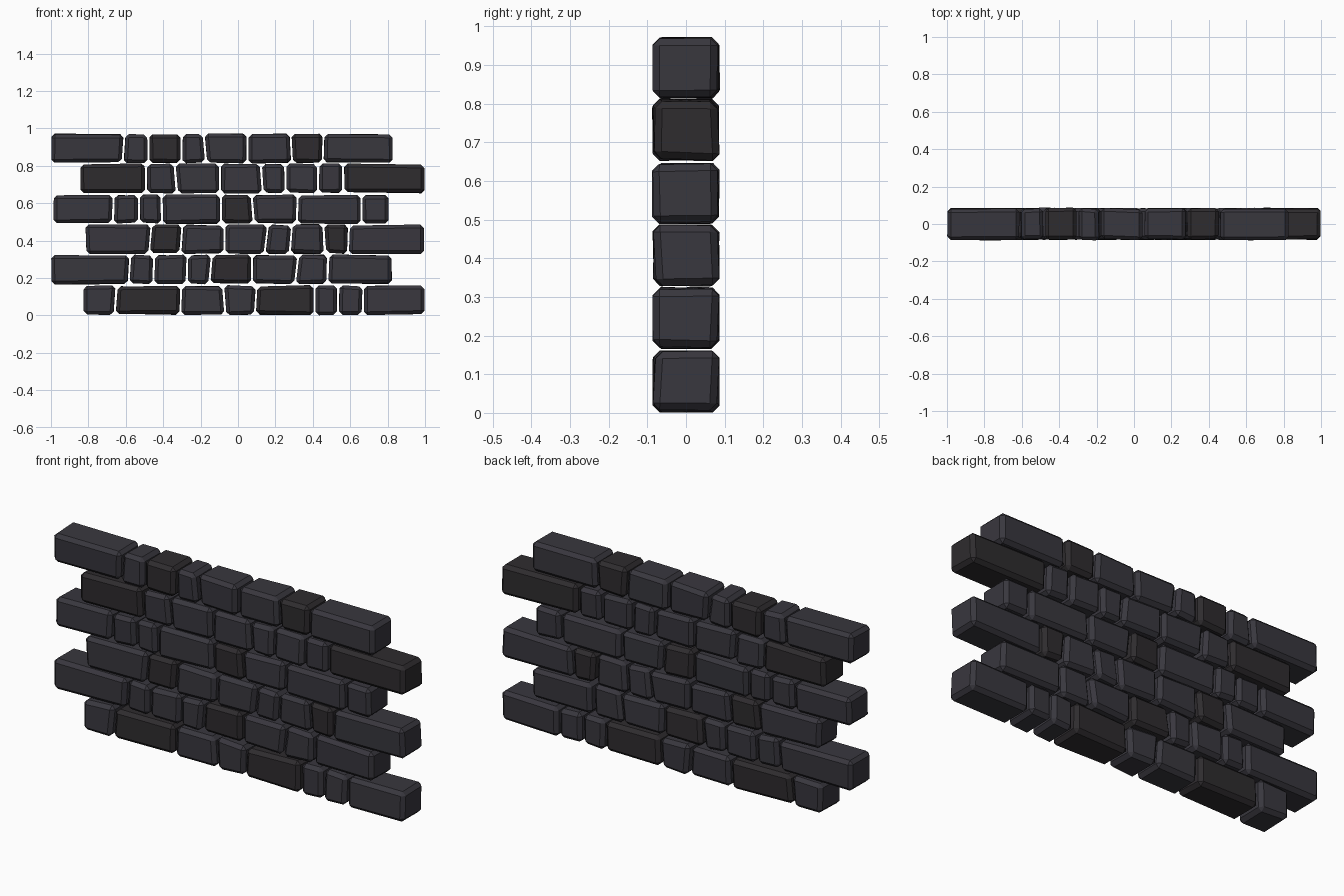
import bpy, bmesh, random

if "Cube" in bpy.data.objects:
    bpy.data.objects.remove(bpy.data.objects["Cube"])

random.seed(4)

# Each row: joints between bricks as (x centre, lean of the joint from bottom to top)
ROWS = [
    [(-.824, 0), (-.655, .01), (-.306, .005), (-.073, -.013), (.095, .008), (.409, 0), (.535, 0), (.668, .005), (.995, 0)],
    [(-.997, 0), (-.58, .01), (-.451, .003), (-.273, .005), (-.147, .014), (.075, 0), (.313, .016), (.48, .005), (.821, 0)],
    [(-.813, -.008), (-.469, .013), (-.303, .013), (-.072, 0), (.151, .019), (.283, .011), (.461, -.008), (.591, .005), (.995, 0)],
    [(-.985, 0), (-.666, .005), (-.529, 0), (-.407, -.003), (-.091, 0), (.079, -.013), (.317, .003), (.66, 0), (.803, 0)],
    [(-.842, 0), (-.493, -.003), (-.333, -.013), (-.096, 0), (.128, -.01), (.254, 0), (.428, 0), (.563, 0), (.997, 0)],
    [(-.997, 0), (-.612, .01), (-.479, 0), (-.302, 0), (-.178, -.014), (.051, 0), (.285, -.008), (.455, .005), (.826, 0)],
]
# Bottom and top height of each row
HEIGHTS = [(.005, .158), (.169, .322), (.331, .483), (.493, .643), (.655, .809), (.816, .969)]
# Dark bricks as (row, position)
DARK = {(0, 1), (0, 4), (1, 4), (2, 1), (2, 6), (3, 4), (4, 0), (4, 7), (5, 2), (5, 6)}
GAP = 0.006


def material(name, rgb):
    m = bpy.data.materials.new(name)
    m.diffuse_color = (*rgb, 1)
    m.use_nodes = True
    m.node_tree.nodes["Principled BSDF"].inputs["Base Color"].default_value = m.diffuse_color
    return m


slate = material("slate", (.040, .038, .048))
dark_slate = material("dark_slate", (.028, .025, .028))


def jitter(a):
    return random.uniform(-a, a)


def brick(name, left, right, z0, z1, mat):
    """Slightly crooked block with chamfered edges."""
    bm = bmesh.new()
    bmesh.ops.create_cube(bm, size=2)
    for v in bm.verts:
        sx, sy, sz = v.co
        x, lean = left if sx < 0 else right
        v.co = (x + lean * sz / 2 + jitter(.002),
                sy * .082 + jitter(.006),
                (z1 if sz > 0 else z0) + jitter(.005))
    bmesh.ops.bevel(bm, geom=bm.edges[:], offset=.018, segments=1,
                    affect='EDGES', clamp_overlap=True)
    me = bpy.data.meshes.new(name)
    bm.to_mesh(me)
    bm.free()
    me.materials.append(mat)
    ob = bpy.data.objects.new(name, me)
    bpy.context.collection.objects.link(ob)


# Wall: stacked rows of bricks with open joints
for r, (joints, (z0, z1)) in enumerate(zip(ROWS, HEIGHTS)):
    last = len(joints) - 2
    for i in range(last + 1):
        (xl, sl), (xr, sr) = joints[i], joints[i + 1]
        xl += GAP if i > 0 else 0
        xr -= GAP if i < last else 0
        brick(f"brick_row{r + 1}_{i + 1}", (xl, sl), (xr, sr), z0, z1,
              dark_slate if (r, i) in DARK else slate)
